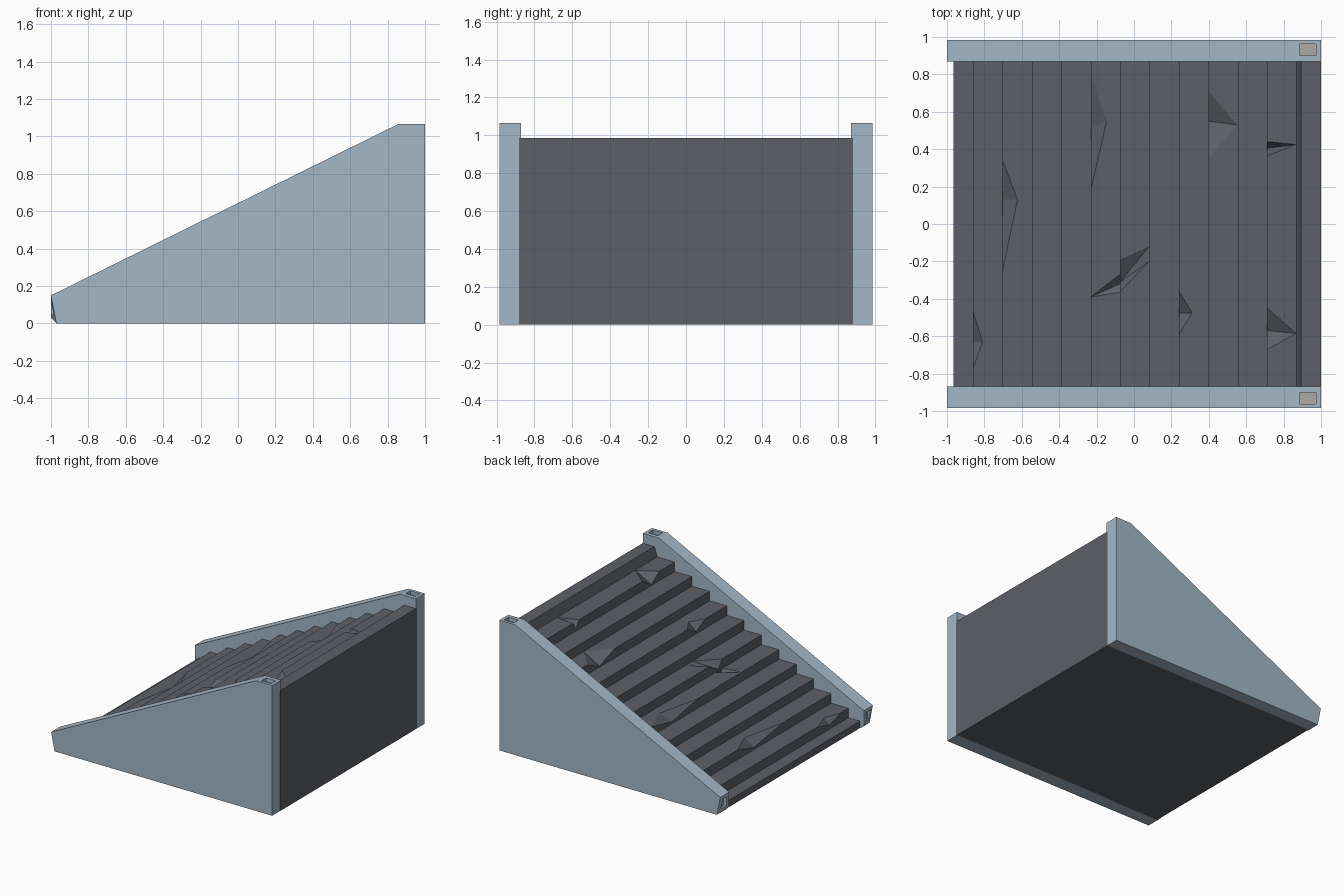
import bpy, bmesh
from itertools import product

if "Cube" in bpy.data.objects:
    bpy.data.objects.remove(bpy.data.objects["Cube"])


def material(name, rgb):
    m = bpy.data.materials.new(name)
    m.diffuse_color = (*rgb, 1)
    m.use_nodes = True
    m.node_tree.nodes["Principled BSDF"].inputs["Base Color"].default_value = m.diffuse_color
    return m


BLUE = material("pale_blue", (0.37, 0.48, 0.57))
DARK = material("dark_grey", (0.112, 0.117, 0.135))
TAN = material("warm_grey", (0.43, 0.40, 0.37))


def make(name, bm, mat=None):
    bmesh.ops.recalc_face_normals(bm, faces=bm.faces)
    me = bpy.data.meshes.new(name)
    bm.to_mesh(me)
    bm.free()
    ob = bpy.data.objects.new(name, me)
    bpy.context.collection.objects.link(ob)
    if mat:
        me.materials.append(mat)
    return ob


def hulls(name, point_sets, mat=None):
    """One object made of a convex solid per point set."""
    bm = bmesh.new()
    for pts in point_sets:
        verts = [bm.verts.new(p) for p in pts]
        bmesh.ops.convex_hull(bm, input=verts)
    bmesh.ops.dissolve_limit(bm, angle_limit=0.002, verts=bm.verts, edges=bm.edges)
    return make(name, bm, mat)


def box(x0, x1, y0, y1, z0, z1):
    return list(product((x0, x1), (y0, y1), (z0, z1)))


def cut(ob, cutter):
    mod = ob.modifiers.new("cut", "BOOLEAN")
    mod.object = cutter
    mod.operation = "DIFFERENCE"
    mod.solver = "EXACT"
    mod.use_self = True
    cutter.hide_render = True
    cutter.hide_viewport = True


def mirror_y(ob):
    mod = ob.modifiers.new("mirror", "MIRROR")
    mod.use_axis = (False, True, False)


# Staircase block: stepped profile extruded across the width
RUN, RISE, Z0 = 0.1572, 0.0774, 0.056


def nose(i):
    return -0.86 + RUN * i, Z0 + RISE * (i + 1)


profile = [(1, 0), (-0.965, 0), (-0.965, Z0)]
for i in range(12):
    x, z = nose(i)
    profile += [(x, z - RISE), (x + (0.025 if i == 11 else 0), z)]
profile.append((1, 0.985))
bm = bmesh.new()
face = bm.faces.new([bm.verts.new((x, -0.882, z)) for x, z in profile])
ext = bmesh.ops.extrude_face_region(bm, geom=[face])
bmesh.ops.translate(bm, vec=(0, 1.764, 0),
                    verts=[v for v in ext["geom"] if isinstance(v, bmesh.types.BMVert)])
stairs = make("stairs", bm, DARK)

# Chips broken out of the step edges: step, y ends, apex depth, apex y, riser y, drop
chips = [
    (0, -0.77, -0.47, 0.05, -0.63, -0.63, 0.045),
    (1, -0.25, 0.34, 0.08, 0.13, 0.13, 0.06),
    (4, 0.18, 0.79, 0.085, 0.55, 0.51, 0.06),
    (7, -0.59, -0.36, 0.07, -0.475, -0.475, 0.06),
    (8, 0.35, 0.71, 0.155, 0.53, 0.55, 0.07),
    (10, 0.365, 0.44, 0.155, 0.425, 0.405, 0.06),
    (10, -0.67, -0.45, 0.155, -0.585, -0.57, 0.07),
]
sets = []
for i, ya, yb, depth, yc, yd, drop in chips:
    x, z = nose(i)
    sets.append([(x, ya, z), (x, yb, z), (x + depth, yc, z),
                 (x, yd, z - drop), (x - 0.03, yd, z + 0.03)])
# Crack running across two neighbouring steps
x, z = nose(5)
sets.append([(x, -0.36, z), (x, -0.19, z), (x + 0.155, -0.12, z), (x + 0.155, -0.2, z),
             (x, -0.31, z - 0.065), (x - 0.02, -0.3, z + 0.02)])
z -= RISE
sets.append([(x - RUN, -0.39, z), (x - 0.002, -0.27, z), (x - 0.002, -0.365, z),
             (x - 0.002, -0.32, z - 0.035), (x - 0.02, -0.325, z + 0.008)])
cut(stairs, hulls("chip_cutter", sets))

# Side walls: sloped slab with a skewed front end, mirrored
outer = [(-1, 0.15), (0.855, 1.065), (0.999, 1.065), (0.999, 0), (-0.97, 0)]
inner = outer + [(-1, 0.03)]
wall = hulls("side_wall", [[(x, 0.985, z) for x, z in outer] +
                           [(x, 0.87, z) for x, z in inner]], BLUE)
cut(wall, hulls("slot_cutter", [box(0.885, 0.973, 0.902, 0.962, 1.03, 1.1),
                                box(-1.05, -0.968, 0.902, 0.955, 0.045, 0.125)]))
mirror_y(wall)

# Inlays at the bottom of the wall slots
inlay = hulls("slot_inlay", [box(0.885, 0.973, 0.902, 0.962, 1.02, 1.034),
                             box(-0.972, -0.96, 0.902, 0.955, 0.045, 0.125)], TAN)
mirror_y(inlay)
